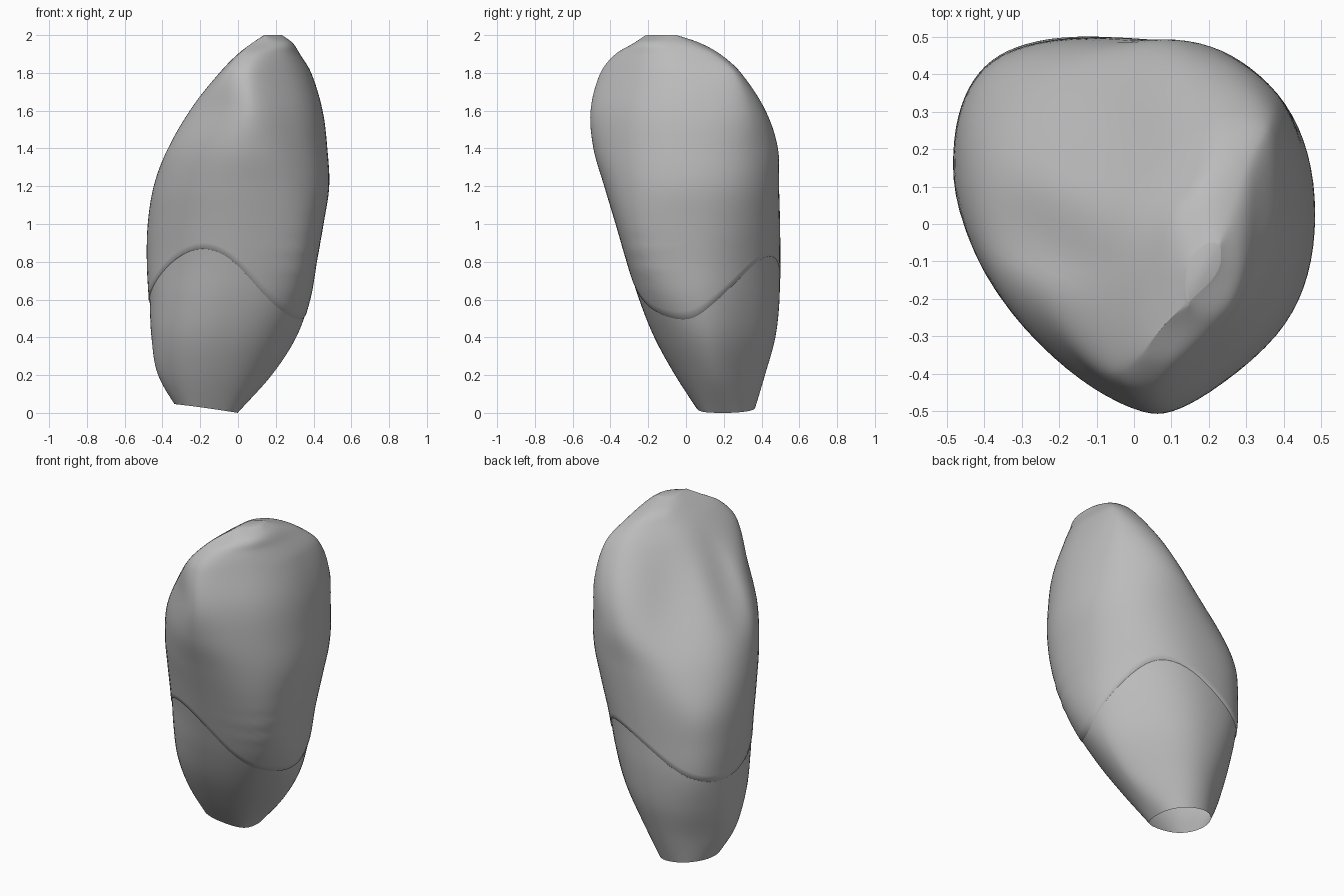
import bpy
import bmesh
import math
from mathutils import Vector

cube = bpy.data.objects.get("Cube")
if cube:
    bpy.data.objects.remove(cube)

# Cross-section widths: height, then reach in eight directions from +x, every 45 degrees
SECTIONS = [
    (0, 0, .19, .36, .42, .31, .12, -.07, -.09),
    (.2, .18, .28, .42, .47, .425, .23, .06, .065),
    (.4, .31, .36, .475, .53, .46, .3, .17, .205),
    (.6, .38, .405, .497, .57, .47, .33, .25, .32),
    (.8, .415, .435, .497, .575, .48, .345, .312, .4),
    (1, .45, .475, .495, .56, .475, .37, .37, .45),
    (1.2, .48, .51, .49, .48, .445, .395, .43, .475),
    (1.4, .47, .515, .485, .365, .385, .4, .487, .475),
    (1.6, .445, .505, .42, .24, .27, .365, .502, .455),
    (1.8, .385, .435, .29, .09, .1, .325, .45, .395),
    (1.9, .325, .32, .18, 0, 0, .24, .37, .36),
    (1.96, .285, .21, .07, -.065, -.08, .14, .27, .33),
    (2, .23, .12, -.05, -.17, -.14, .04, .21, .25),
]
STEPS = 10                 # points per section side
COLUMNS = 8 * STEPS
DIAGONAL = math.sqrt(0.5)
LABIAL_ANGLE = math.radians(-29)


def slope(i, k):
    a, b = SECTIONS[max(i - 1, 0)], SECTIONS[min(i + 1, len(SECTIONS) - 1)]
    return (b[k] - a[k]) / (b[0] - a[0])


def reaches(z):
    """Smoothly interpolated reach in each direction at height z."""
    z = min(max(z, 0), 2)
    i = max(n for n in range(len(SECTIONS) - 1) if SECTIONS[n][0] <= z)
    low, high = SECTIONS[i], SECTIONS[i + 1]
    span = high[0] - low[0]
    t = (z - low[0]) / span
    ease = t * t * (3 - 2 * t)
    h = [low[k] + (high[k] - low[k]) * ease
         + span * t * (1 - t) * ((1 - t) * slope(i, k) - t * slope(i + 1, k))
         for k in range(1, 9)]
    return [min(h[k], (h[k - 1] + h[(k + 1) % 8]) * DIAGONAL) for k in range(8)]


def bump(x, centre, width):
    return math.exp(-((x - centre) / width) ** 2)


def surface(column, z, offset=0):
    """Point on the tooth: a rounded eight-sided section, hollowed on the tongue side."""
    h = reaches(z)

    def corner(k):
        k %= 8
        a = k * math.pi / 4
        side = (h[(k + 1) % 8] - h[k] * DIAGONAL) / DIAGONAL
        return Vector((h[k] * math.cos(a) - side * math.sin(a),
                       h[k] * math.sin(a) + side * math.cos(a), z))

    k, t = column // STEPS, (column % STEPS) / STEPS
    a, b, c = corner(k - 1), corner(k), corner(k + 1)
    p = (a + b) / 2 * (1 - t) ** 2 + b * 2 * t * (1 - t) + (b + c) / 2 * t * t
    centre = Vector(((h[0] - h[4]) / 2, (h[2] - h[6]) / 2, z))
    p += (p - centre).normalized() * offset
    along = (p.x + p.y) * DIAGONAL
    across = ((p.x - p.y) - (centre.x - centre.y)) * DIAGONAL
    depth = max(h[3] + h[7], 0.05) / 2
    tongue_side = min(max(-1.5 * across / depth, 0), 1)
    lip_side = min(max(across / depth, 0), 1)
    # Slanting groove beside the raised margin, and a shallow wide hollow
    groove = 0.06 * bump(along, -0.11 - 0.3 * (1.9 - z), 0.1) * bump(z, 1.58, 0.22)
    hollow = 0.05 * bump(along, 0.12, 0.18) * bump(z, 1.58, 0.25)
    push = tongue_side * (groove + hollow)
    # Faint growth ridges low on the lip side
    push += 0.003 * lip_side * bump(z, 0.82, 0.13) * math.sin(z * 60) * bump(along, 0.1, 0.2)
    return p + Vector((DIAGONAL, -DIAGONAL, 0)) * push


def gum_line(column):
    p = surface(column, 0.7)
    d = math.atan2(p.y - 0.1, p.x + 0.05) - LABIAL_ANGLE
    lean = 0.02 * math.sin(2 * d) * (1 - math.sin(d))
    return 0.69 - 0.155 * math.cos(2 * d) - 0.04 * math.cos(d) - 0.02 * math.sin(d) - lean


def build(name, rings, material, closed_top):
    mesh = bpy.data.meshes.new(name)
    bm = bmesh.new()
    loops = [[bm.verts.new(p) for p in ring] for ring in rings]
    for low, high in zip(loops, loops[1:]):
        for j in range(COLUMNS):
            n = (j + 1) % COLUMNS
            bm.faces.new((low[j], low[n], high[n], high[j]))
    if closed_top:
        bm.faces.new(loops[-1])
    bm.to_mesh(mesh)
    bm.free()
    obj = bpy.data.objects.new(name, mesh)
    bpy.context.collection.objects.link(obj)
    mesh.materials.append(material)
    bpy.ops.object.select_all(action='DESELECT')
    obj.select_set(True)
    bpy.context.view_layer.objects.active = obj
    bpy.ops.object.shade_smooth_by_angle(angle=math.radians(60))


grey = bpy.data.materials.new("plain grey")
grey.use_nodes = True
colour = (0.5, 0.5, 0.5, 1)
grey.diffuse_color = colour
grey.node_tree.nodes["Principled BSDF"].inputs["Base Color"].default_value = colour

columns = range(COLUMNS)
gum = [gum_line(j) for j in columns]

# Root: hollow, from a slanted open end up to just inside the crown
foot = [max(0, -0.15 * surface(j, 0).x) for j in columns]
root_rings = []
for r in range(21):
    t = r / 20
    root_rings.append([surface(j, foot[j] + (gum[j] + 0.02 - foot[j]) * t, -0.002)
                       for j in columns])
build("root", root_rings, grey, False)

# Crown: tucked rim at the gum line, rings crowding toward the biting edge
crown_rings = [[surface(j, gum[j], -0.006) for j in columns]]
for r in range(61):
    t = math.sin(r / 60 * math.pi / 2)
    crown_rings.append([surface(j, gum[j] + 0.006 + (1.994 - gum[j]) * t, 0.003)
                        for j in columns])
build("crown", crown_rings, grey, True)
